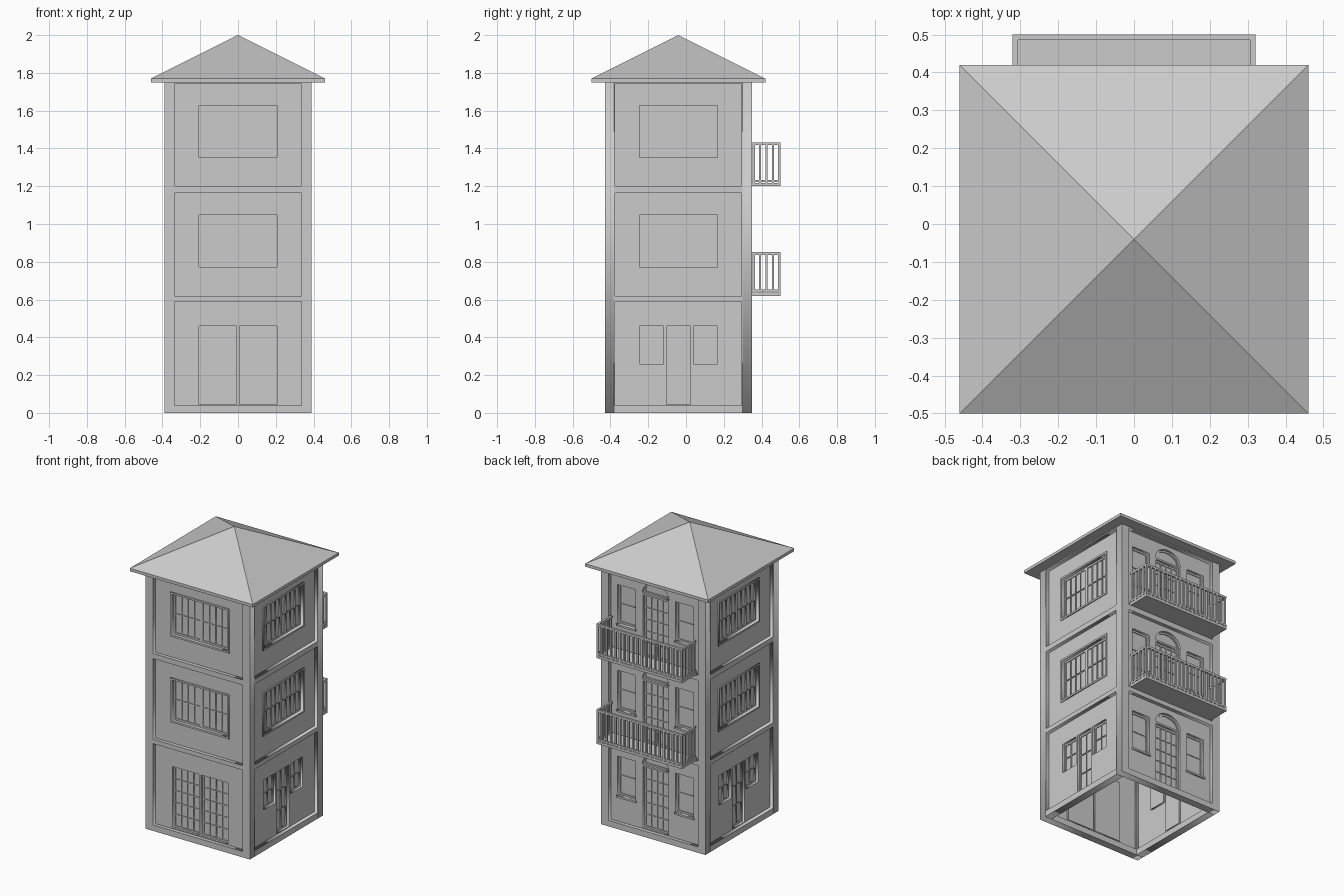
import bpy, math
from mathutils import Matrix, Vector

if "Cube" in bpy.data.objects:
    bpy.data.objects.remove(bpy.data.objects["Cube"])

CY, HALF, FLOOR = -0.04, 0.39, 0.58     # house centre y, half width, storey height


def rect(u0, u1, v0, v1):
    return [(u0, v0), (u1, v0), (u1, v1), (u0, v1)]


def arch(r, v, h, n=16):
    return [(r * math.cos(math.pi * i / n), v + h * math.sin(math.pi * i / n)) for i in range(n + 1)]


def plate(name, angle, loops, front, thick):
    """Flat plate on a wall: first loop is the outline, the rest are holes."""
    cu = bpy.data.curves.new(name, 'CURVE')
    cu.dimensions = '2D'
    cu.fill_mode = 'BOTH'
    cu.extrude = thick / 2
    for loop in loops:
        sp = cu.splines.new('POLY')
        sp.points.add(len(loop) - 1)
        for p, (u, v) in zip(sp.points, loop):
            p.co = (u, v, 0, 1)
        sp.use_cyclic_u = True
    tmp = bpy.data.objects.new(name, cu)
    bpy.context.collection.objects.link(tmp)
    mesh = bpy.data.meshes.new_from_object(tmp.evaluated_get(bpy.context.evaluated_depsgraph_get()))
    bpy.data.objects.remove(tmp)
    mesh.transform(Matrix.Translation((0, CY, 0)) @ Matrix.Rotation(angle, 4, 'Z')
                   @ Matrix.Rotation(math.pi / 2, 4, 'X')
                   @ Matrix.Translation((0, 0, HALF + front - thick / 2)))
    ob = bpy.data.objects.new(name, mesh)
    bpy.context.collection.objects.link(ob)
    return ob


def box(name, x0, x1, y0, y1, z0, z1):
    v = [(x, y, z) for z in (z0, z1) for x, y in ((x0, y0), (x1, y0), (x1, y1), (x0, y1))]
    f = [(3, 2, 1, 0), (4, 5, 6, 7)] + [(i, (i + 1) % 4, (i + 1) % 4 + 4, i + 4) for i in range(4)]
    me = bpy.data.meshes.new(name)
    me.from_pydata(v, [], f)
    ob = bpy.data.objects.new(name, me)
    bpy.context.collection.objects.link(ob)


def sash(name, angle, r, cols, rows, border=0.012, bar=0.006):
    """Recessed grid of panes with a backing sheet."""
    u0, u1, v0, v1 = r
    w = (u1 - u0 - 2 * border + bar) / cols
    h = (v1 - v0 - 2 * border + bar) / rows
    panes = [rect(u0 + border + i * w, u0 + border + (i + 1) * w - bar,
                  v0 + border + j * h, v0 + border + (j + 1) * h - bar)
             for i in range(cols) for j in range(rows)]
    plate(name, angle, [rect(*r)] + panes, -0.04, 0.008)
    plate(name + "_backing", angle, [rect(*r)], -0.046, 0.006)


def wall(side, angle, items):
    # outer frame of posts and storey bands
    w = HALF if side in ("front", "back") else HALF - 0.05
    bays = [(0.04, 0.59), (0.62, 1.165), (1.20, 1.742)]
    plate(side + "_wall_frame", angle,
          [rect(-w, w, 0, 1.75)] + [rect(-0.335, 0.335, a, b) for a, b in bays], 0, 0.05)
    holes = []
    for k, (kind, r, cols, rows) in enumerate(items):
        name = f"{side}_{kind}_{k}"
        if kind == "transom":
            rad, v, h = r
            loop = arch(rad, v, h)
            inner = arch(rad - 0.012, v + 0.01, h - 0.022)
            plate(name, angle, [loop, inner], -0.04, 0.008)
            plate(name + "_backing", angle, [loop], -0.046, 0.006)
            holes.append(loop)
            continue
        holes.append(rect(*r))
        u0, u1, v0, v1 = r
        if kind == "picture_window":
            # raised surround and a pair of sashes
            plate(name + "_surround", angle,
                  [rect(u0 - .012, u1 + .012, v0 - .012, v1 + .012), rect(*r)], -0.018, 0.02)
            m = (u0 + u1) / 2
            sash(name + "_left", angle, (u0, m, v0, v1), cols // 2, rows)
            sash(name + "_right", angle, (m, u1, v0, v1), cols // 2, rows)
        else:
            sash(name, angle, r, cols, rows)
        if kind == "sill_window":
            plate(name + "_sill", angle, [rect(u0 - .006, u1 + .006, v0 - .012, v0)], -0.015, 0.025)
    # recessed infill wall
    plate(side + "_wall_panel", angle, [rect(-0.34, 0.34, 0.02, 1.745)] + holes, -0.025, 0.015)


# Openings on each side
picture = [("picture_window", (-0.207, 0.207, 0.772 + k * FLOOR, 1.048 + k * FLOOR), 8, 2) for k in (0, 1)]
front = picture + [("garage_door", (-0.207, -0.007, 0.045, 0.46), 4, 5),
                   ("garage_door", (0.007, 0.207, 0.045, 0.46), 4, 5)]
side = picture + [("side_door", (-0.064, 0.064, 0.045, 0.46), 2, 3),
                  ("side_window", (-0.207, -0.08, 0.26, 0.46), 2, 2),
                  ("side_window", (0.08, 0.207, 0.26, 0.46), 2, 2)]
back = []
for k in range(3):
    z = k * FLOOR
    back += [("back_door", (-0.095, 0.095, 0.045 + z, 0.46 + z), 4, 5),
             ("transom", (0.1, 0.472 + z, 0.085), 0, 0),
             ("sill_window", (-0.285, -0.15, 0.215 + z, 0.48 + z), 1, 2),
             ("sill_window", (0.15, 0.285, 0.215 + z, 0.48 + z), 1, 2)]

wall("front", 0, front)
wall("right", math.pi / 2, side)
wall("back", math.pi, back)
wall("left", -math.pi / 2, side)

# Balconies: slab, low and top rails, balusters
for k in range(2):
    z, n = 0.62 + k * FLOOR, f"balcony_{k + 1}_"
    box(n + "slab", -0.32, 0.32, 0.34, 0.5, z, z + 0.018)
    for label, a, b in (("low_rail", 0.022, 0.034), ("top_rail", 0.217, 0.232)):
        box(n + label + "_back", -0.32, 0.32, 0.486, 0.5, z + a, z + b)
        for s, x in (("left", -0.32), ("right", 0.306)):
            box(n + label + "_" + s, x, x + 0.014, 0.35, 0.486, z + a, z + b)
    for i in range(20):
        x = -0.313 + 0.626 * i / 19
        box(n + f"baluster_{i}", x - 0.006, x + 0.006, 0.487, 0.499, z + 0.01, z + 0.22)
    for i in range(4):
        y = 0.358 + 0.034 * i
        for s, x in (("left", -0.313), ("right", 0.313)):
            box(n + f"{s}_baluster_{i}", x - 0.006, x + 0.006, y - 0.006, y + 0.006, z + 0.01, z + 0.22)

# Hipped roof with a thin fascia
R = 0.46
corners = [(-R, CY - R), (R, CY - R), (R, CY + R), (-R, CY + R)]
verts = [(x, y, z) for z in (1.75, 1.77) for x, y in corners] + [(0, CY, 2.0)]
faces = [(3, 2, 1, 0)]
for i in range(4):
    j = (i + 1) % 4
    faces += [(i, j, j + 4, i + 4), (i + 4, j + 4, 8)]
roof = bpy.data.meshes.new("roof")
roof.from_pydata(verts, [], faces)
bpy.context.collection.objects.link(bpy.data.objects.new("roof", roof))
